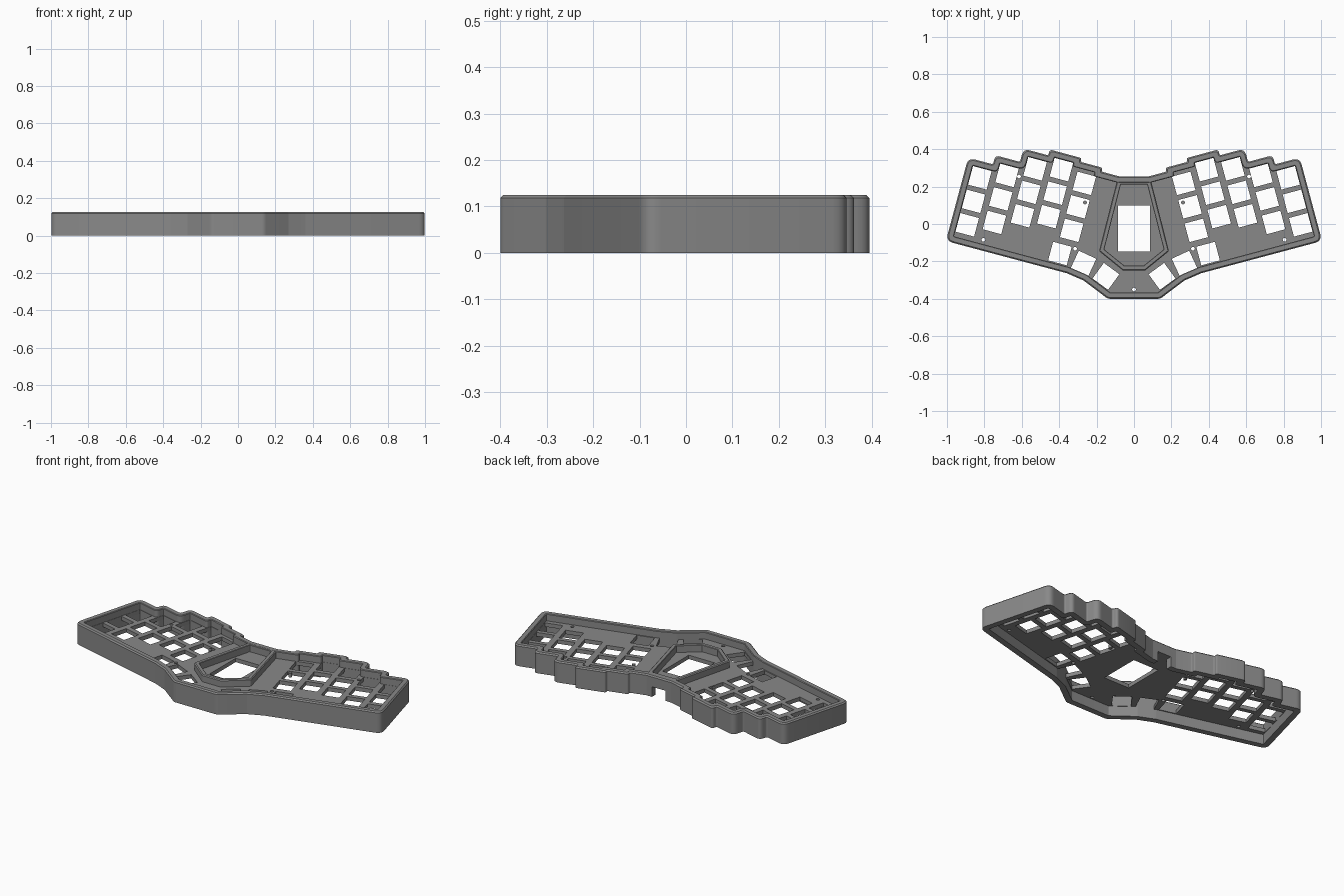
import bpy, bmesh, math
from mathutils import Vector

if "Cube" in bpy.data.objects:
    bpy.data.objects.remove(bpy.data.objects["Cube"])

A = math.radians(15)          # splay of each key field
H, PLATE_LO, PLATE_HI = 0.125, 0.06, 0.083
WALL = 0.035

grey = bpy.data.materials.new("case grey")
grey.diffuse_color = (0.25, 0.25, 0.25, 1)
grey.use_nodes = True
grey.node_tree.nodes["Principled BSDF"].inputs["Base Color"].default_value = grey.diffuse_color


def uv(u, v):
    """Left key-field coordinates to x, y."""
    return Vector((u * math.cos(A) + v * math.sin(A), -u * math.sin(A) + v * math.cos(A)))


def mirrored(half):
    """Close a left half outline (top to bottom) with its mirror."""
    half = [Vector(p) for p in half]
    return half + [Vector((-p.x, p.y)) for p in reversed(half)]


def outline(corners, inset, r_out, r_in, steps=6):
    """Inset a counter-clockwise outline and round its corners."""
    n = len(corners)
    pts = []
    for i in range(n):
        a, b, c = corners[i - 1], corners[i], corners[(i + 1) % n]
        d1, d2 = (b - a).normalized(), (c - b).normalized()
        n1, n2 = Vector((-d1.y, d1.x)), Vector((-d2.y, d2.x))
        pts.append(b + (n1 + n2) * inset / (1 + n1.dot(n2)))
    res = []
    for i in range(n):
        a, b, c = pts[i - 1], pts[i], pts[(i + 1) % n]
        d1, d2 = (b - a).normalized(), (c - b).normalized()
        cross = d1.x * d2.y - d1.y * d2.x
        r = max(r_out - inset, 0.003) if cross > 0 else r_in + inset
        t = r * math.tan(abs(math.atan2(cross, d1.dot(d2))) / 2)
        t = min(t, 0.49 * (b - a).length, 0.49 * (c - b).length)
        p, q = b - d1 * t, b + d2 * t
        for k in range(steps + 1):
            s = k / steps
            res.append(p * (1 - s) ** 2 + b * 2 * s * (1 - s) + q * s * s)
    return res


def add(name, mesh, angle=30):
    ob = bpy.data.objects.new(name, mesh)
    bpy.context.collection.objects.link(ob)
    mesh.materials.clear()
    mesh.materials.append(grey)
    bpy.ops.object.select_all(action='DESELECT')
    ob.select_set(True)
    bpy.context.view_layer.objects.active = ob
    bpy.ops.object.shade_smooth_by_angle(angle=math.radians(angle))
    return ob


def wall(name, corners, thick, z0, z1, r_out, r_in, bev=0.007):
    """Closed wall with small chamfers on both top edges."""
    prof = [(0, z0), (0, z1 - bev), (bev, z1), (thick - bev / 2, z1), (thick, z1 - bev / 2), (thick, z0)]
    bm = bmesh.new()
    rings = [[bm.verts.new((p.x, p.y, z)) for p in outline(corners, o, r_out, r_in)] for o, z in prof]
    for i in range(len(rings)):
        a, b = rings[i], rings[(i + 1) % len(rings)]
        for j in range(len(a)):
            k = (j + 1) % len(a)
            bm.faces.new((a[j], a[k], b[k], b[j]))
    bmesh.ops.recalc_face_normals(bm, faces=bm.faces)
    me = bpy.data.meshes.new(name)
    bm.to_mesh(me)
    bm.free()
    return add(name, me)


def square(c, size, ang):
    h = size / 2
    ca, sa = math.cos(ang), math.sin(ang)
    return [Vector((c[0] + x * ca - y * sa, c[1] + x * sa + y * ca))
            for x, y in ((-h, -h), (h, -h), (h, h), (-h, h))]


def circle(c, r, n=16):
    return [Vector((c[0] + r * math.cos(2 * math.pi * k / n), c[1] + r * math.sin(2 * math.pi * k / n)))
            for k in range(n)]


# Case outline: stepped column tops, splayed sides, angled thumb edge
col_u = [-0.860, -0.723, -0.587, -0.450, -0.313]
col_v = [0.025, 0.075, 0.148, 0.180, 0.141]
M = 0.088
half = [(-0.08, 0.255), uv(-0.24, 0.2256), uv(-0.24, 0.247), uv(-0.362, 0.247), uv(-0.362, col_v[3] + M)]
for i in (3, 2, 1):
    half += [uv(col_u[i] - M, col_v[i] + M), uv(col_u[i] - M, col_v[i - 1] + M)]
half += [uv(col_u[0] - M, col_v[0] + M), uv(col_u[0] - M, -0.348),
         (-0.36, -0.263), (-0.27, -0.302), (-0.14, -0.40)]
case = mirrored(half)
case_wall = wall("case_wall", case, WALL, 0, H, 0.04, 0.01)

# Cable notch under the middle of the back wall
bm = bmesh.new()
bmesh.ops.create_cube(bm, size=1)
bmesh.ops.scale(bm, vec=(0.09, 0.12, PLATE_LO * 2), verts=bm.verts)
bmesh.ops.translate(bm, vec=(0, 0.24, 0), verts=bm.verts)
me = bpy.data.meshes.new("notch_cutter")
bm.to_mesh(me)
bm.free()
cutter = add("notch_cutter", me)
mod = case_wall.modifiers.new("notch", 'BOOLEAN')
mod.object, mod.solver = cutter, 'EXACT'
bpy.context.view_layer.objects.active = case_wall
bpy.ops.object.modifier_apply(modifier="notch")
bpy.data.objects.remove(cutter)

# Raised frame around the controller window
frame = mirrored([(-0.09, 0.236), (-0.187, -0.145), (-0.06, -0.248)])
wall("window_frame", frame, 0.025, PLATE_LO + 0.005, H - 0.0005, 0.01, 0.01, 0.005)

# Switch plate with key, screw and window openings
holes = []
for s in (1, -1):
    for u, v in zip(col_u, col_v):
        for row in range(3):
            p = uv(u, v - 0.13 * row)
            holes.append(square((s * p.x, p.y), 0.103, -s * A))
    for x, y, deg in ((-0.396, -0.158, 15), (-0.27, -0.211, 25), (-0.15, -0.28, 36)):
        holes.append(square((s * x, y), 0.103, -s * math.radians(deg)))
    for x, y in ((-0.805, -0.085), (-0.315, -0.132), (-0.615, 0.254), (-0.262, 0.115)):
        holes.append(circle((s * x, y), 0.01))
holes.append(circle((0, -0.35), 0.01))
holes.append([Vector(p) for p in ((-0.085, -0.147), (0.085, -0.147), (0.085, 0.10), (-0.085, 0.10))])

cu = bpy.data.curves.new("switch_plate_curve", 'CURVE')
cu.dimensions, cu.fill_mode = '2D', 'BOTH'
cu.extrude = (PLATE_HI - PLATE_LO) / 2
for loop in [outline(case, WALL * 0.6, 0.04, 0.01)] + holes:
    sp = cu.splines.new('POLY')
    sp.points.add(len(loop) - 1)
    for pt, p in zip(sp.points, loop):
        pt.co = (p.x, p.y, 0, 1)
    sp.use_cyclic_u = True
tmp = bpy.data.objects.new("plate_helper", cu)
bpy.context.collection.objects.link(tmp)
me = bpy.data.meshes.new_from_object(tmp.evaluated_get(bpy.context.evaluated_depsgraph_get()))
bpy.data.objects.remove(tmp)
plate = add("switch_plate", me)
plate.location.z = (PLATE_LO + PLATE_HI) / 2
